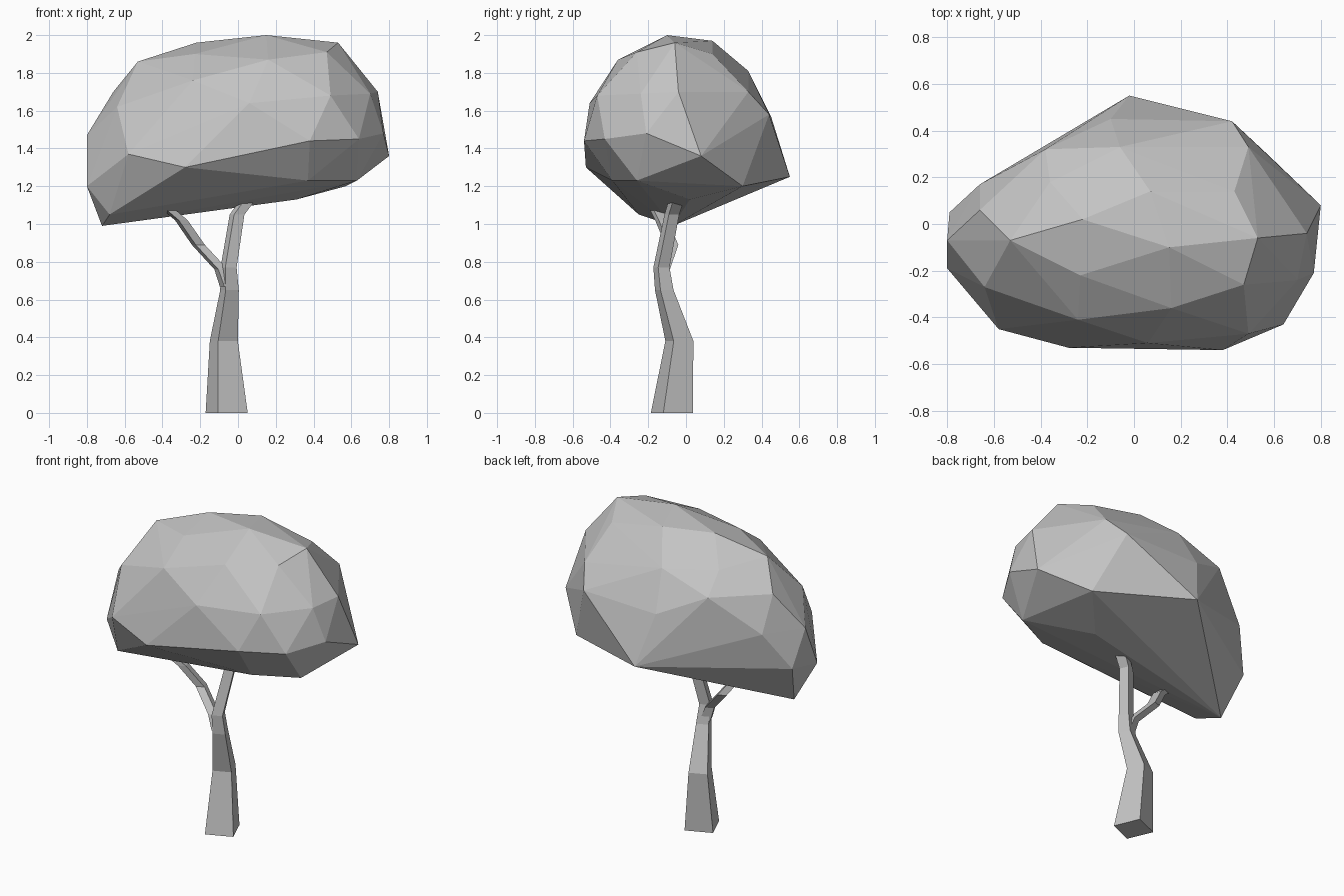
import bpy
import bmesh
import math
from mathutils import Vector

default_cube = bpy.data.objects.get("Cube")
if default_cube:
    bpy.data.objects.remove(default_cube, do_unlink=True)


def make_material(name, colour):
    material = bpy.data.materials.new(name)
    material.use_nodes = True
    material.diffuse_color = colour
    shader = next(node for node in material.node_tree.nodes if node.type == "BSDF_PRINCIPLED")
    shader.inputs["Base Color"].default_value = colour
    return material


def finish_part(bm, name, material):
    """Turn a bmesh into a flat shaded object."""
    bmesh.ops.recalc_face_normals(bm, faces=bm.faces[:])
    mesh = bpy.data.meshes.new(name)
    bm.to_mesh(mesh)
    bm.free()
    mesh.materials.append(material)
    part = bpy.data.objects.new(name, mesh)
    bpy.context.collection.objects.link(part)
    return part


def limb(name, sections, turn, material):
    """Four-sided limb through sections of (x, y, z, radius)."""
    bm = bmesh.new()
    rings = []
    for x, y, z, radius in sections:
        ring = []
        for corner in range(4):
            angle = math.radians(turn) + corner * math.pi / 2
            offset = Vector((math.cos(angle), math.sin(angle), 0)) * radius
            ring.append(bm.verts.new(Vector((x, y, z)) + offset))
        rings.append(ring)
    for lower, upper in zip(rings, rings[1:]):
        for i in range(4):
            j = (i + 1) % 4
            bm.faces.new((lower[i], lower[j], upper[j], upper[i]))
    bm.faces.new(rings[0])
    bm.faces.new(rings[-1])
    return finish_part(bm, name, material)


def faceted_blob(name, tiers, material):
    """Convex faceted mass wrapped around tiers of corners, in hundredths."""
    bm = bmesh.new()
    for tier in tiers:
        for corner in tier:
            bm.verts.new(Vector(corner) / 100)
    bmesh.ops.convex_hull(bm, input=bm.verts[:])
    loose = [vert for vert in bm.verts if not vert.link_faces]
    bmesh.ops.delete(bm, geom=loose, context="VERTS")
    return finish_part(bm, name, material)


grey = make_material("plain grey", (0.55, 0.55, 0.55, 1))

# Trunk, bending on its way up into the main branch
limb("trunk", [
    (-.06, -.075, 0, .12),
    (-.075, -.035, .38, .08),
    (-.045, -.115, .65, .053),
    (-.05, -.13, .77, .046),
    (-.005, -.075, 1.05, .042),
    (.075, -.04, 1.16, .045),
], -22, grey)

# Thin side branch leaving the fork
limb("side_branch", [
    (-.055, -.125, .67, .045),
    (-.09, -.12, .76, .038),
    (-.21, -.075, .89, .037),
    (-.3, -.13, 1.02, .036),
    (-.37, -.16, 1.08, .036),
], -22, grey)

# Canopy corners, from the top tier down to the underside
crown = [(15, -10, 200), (53, -6, 196), (43, 14, 190), (7, 14, 197),
         (-23, -22, 190), (-22, 2, 196), (47, -26, 191), (16, -36, 187),
         (-53, -7, 186)]
shoulder = [(49, 33, 170), (-6, 33, 181), (-36, 18, 182), (-66, 6, 170),
            (-64, -27, 162), (-24, -41, 176), (6, -51, 164), (49, -47, 168),
            (70, -24, 169), (74, -4, 170), (-38, 32, 170)]
waist = [(42, 44, 158), (-10, 45, 157), (-66, 17, 148), (-80, -7, 147),
         (-58, -45, 137), (-28, -53, 130), (38, -54, 144), (64, -43, 145),
         (77, -21, 148), (80, 8, 136)]
underside = [(-2, 55, 125), (-79, 5, 125), (-80, -19, 120), (-72, -7, 99),
             (-68, -25, 105), (37, -39, 123), (63, -26, 123), (57, 30, 120),
             (31, 2, 113)]
faceted_blob("canopy", [crown, shoulder, waist, underside], grey)
